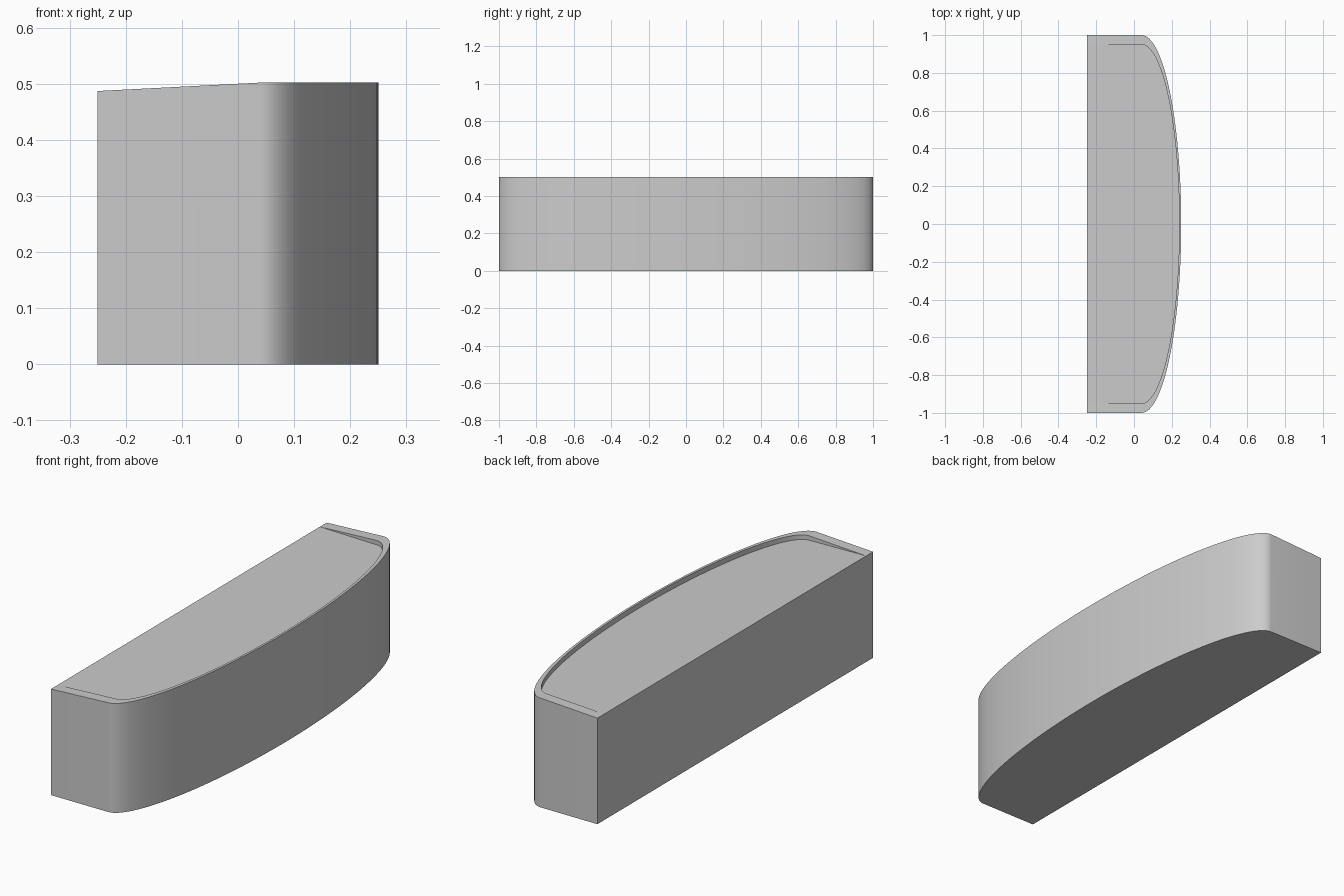
import bpy, bmesh, math

if "Cube" in bpy.data.objects:
    bpy.data.objects.remove(bpy.data.objects["Cube"])

BACK, CURVE_X, N = -0.25, 0.04, 64


def outline(half_len, bulge):
    """D-shaped outline: straight ends, then a half ellipse on the +x side."""
    pts = [(BACK, -half_len)]
    for i in range(N + 1):
        a = -math.pi / 2 + math.pi * i / N
        pts.append((CURVE_X + bulge * math.cos(a), half_len * math.sin(a)))
    pts.append((BACK, half_len))
    return pts


def rim_z(x):
    """Rim climbs from the back edge, then runs level round the curve."""
    return 0.487 + 0.015 * min(1, (x - BACK) / (CURVE_X - BACK))


def floor_z(x):
    return 0.487 - 0.018 * (x - BACK)


bm = bmesh.new()
outer, inner = outline(1.0, 0.21), outline(0.95, 0.20)
bottom = [bm.verts.new((x, y, 0)) for x, y in outer]
top = [bm.verts.new((x, y, rim_z(x))) for x, y in outer]
lip = [bm.verts.new((x, y, rim_z(x))) for x, y in inner]
# Recessed panel meets the rim at the back edge, so those corners are shared
panel = [lip[0]] + [bm.verts.new((x, y, floor_z(x))) for x, y in inner[1:-1]] + [lip[-1]]

# Outer wall, rim and recess wall
for a, b in ((bottom, top), (top, lip), (lip, panel)):
    for i in range(len(a) - 1):
        face = dict.fromkeys((a[i], a[i + 1], b[i + 1], b[i]))
        bm.faces.new(list(face))

# Underside, recessed panel and flat back
bm.faces.new(bottom[::-1])
bm.faces.new(panel)
bm.faces.new([bottom[0], top[0], lip[0], lip[-1], top[-1], bottom[-1]])
bmesh.ops.recalc_face_normals(bm, faces=bm.faces)

mesh = bpy.data.meshes.new("curved_block")
bm.to_mesh(mesh)
bm.free()
obj = bpy.data.objects.new("curved_block", mesh)
bpy.context.collection.objects.link(obj)
bpy.context.view_layer.objects.active = obj
obj.select_set(True)
bpy.ops.object.shade_smooth_by_angle(angle=math.radians(30))
